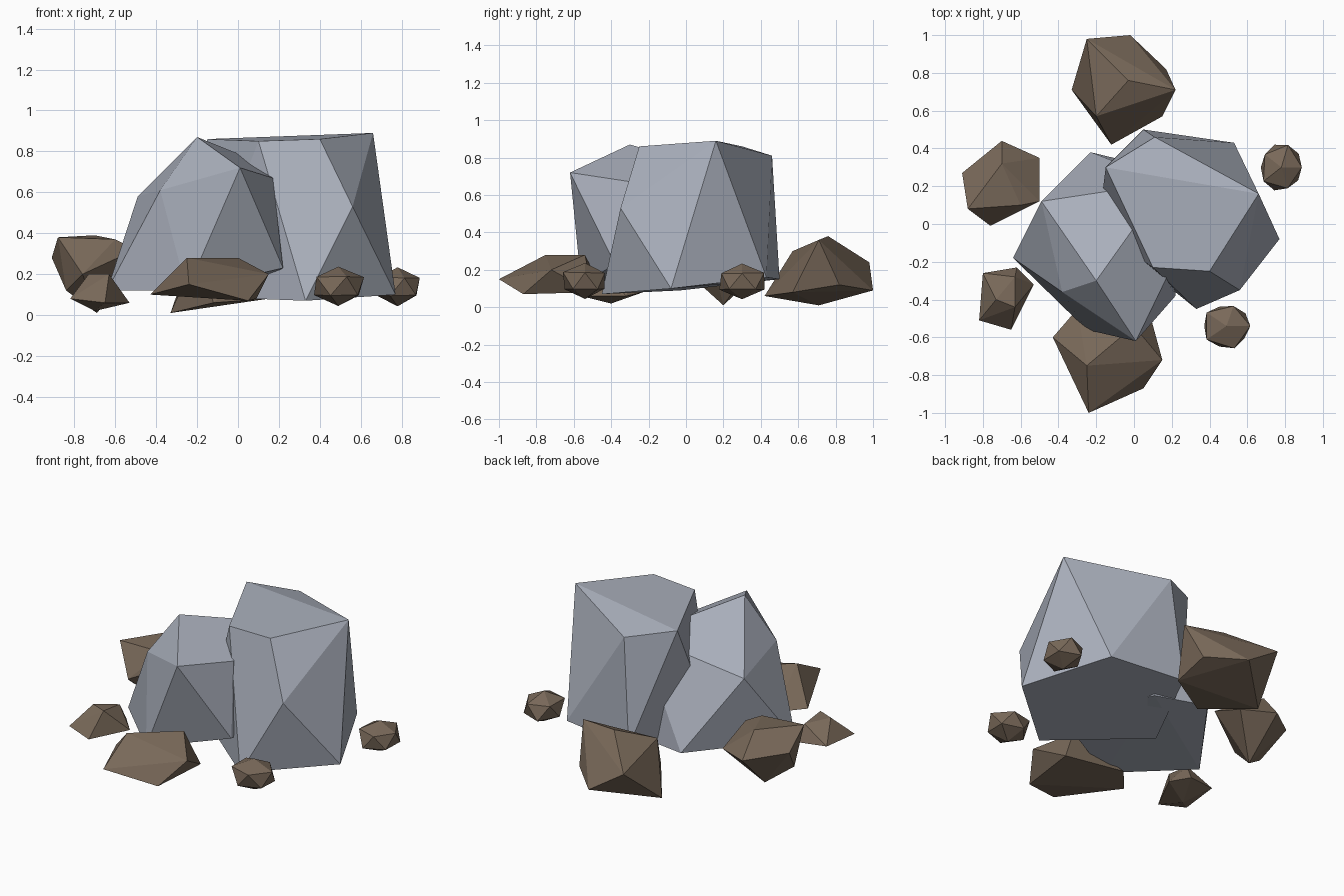
import bpy
import bmesh
import math
import random
from mathutils import Vector

default_cube = bpy.data.objects.get("Cube")
if default_cube:
    bpy.data.objects.remove(default_cube, do_unlink=True)


def make_material(name, colour):
    material = bpy.data.materials.new(name)
    material.use_nodes = True
    material.diffuse_color = colour
    material.node_tree.nodes["Principled BSDF"].inputs["Base Color"].default_value = colour
    return material


grey = make_material("blue_grey_stone", (0.40, 0.43, 0.50, 1))
brown = make_material("brown_stone", (0.19, 0.14, 0.10, 1))


def make_rock(name, corners, material):
    """Wrap the corner points in a faceted convex shell."""
    bm = bmesh.new()
    for corner in corners:
        bm.verts.new(corner)
    hull = bmesh.ops.convex_hull(bm, input=list(bm.verts))
    inside = [v for v in hull["geom_interior"] if isinstance(v, bmesh.types.BMVert)]
    bmesh.ops.delete(bm, geom=inside, context="VERTS")
    # Join nearly coplanar triangles into broad facets
    bmesh.ops.dissolve_limit(bm, angle_limit=math.radians(3),
                             verts=list(bm.verts), edges=list(bm.edges))
    bmesh.ops.recalc_face_normals(bm, faces=list(bm.faces))
    mesh = bpy.data.meshes.new(name)
    bm.to_mesh(mesh)
    bm.free()
    mesh.materials.append(material)
    rock = bpy.data.objects.new(name, mesh)
    bpy.context.collection.objects.link(rock)
    return rock


def make_pebble(name, centre, size, seed):
    """Small rock from a jittered, squashed icosahedron."""
    rng = random.Random(seed)
    bm = bmesh.new()
    bmesh.ops.create_icosphere(bm, subdivisions=1, radius=1)
    corners = []
    for vert in bm.verts:
        offset = vert.co * rng.uniform(0.92, 1.08)
        corners.append(Vector(centre) + offset * Vector(size))
    bm.free()
    make_rock(name, corners, brown)


# Tall boulder: flat top, shoulder, then foot
make_rock("tall_boulder", [
    (-0.15, 0.30, 0.86), (0.11, 0.46, 0.81), (0.66, 0.16, 0.89),
    (0.40, -0.25, 0.86), (0.10, -0.23, 0.85),
    (0.56, -0.35, 0.53),
    (0.33, -0.45, 0.07), (0.77, -0.08, 0.10), (0.53, 0.43, 0.16),
    (0.05, 0.50, 0.15), (-0.19, -0.03, 0.09),
], grey)

# Leaning boulder: peak, shoulders, then foot
make_rock("leaning_boulder", [
    (-0.20, -0.30, 0.87), (0.01, -0.62, 0.72), (0.17, -0.29, 0.67),
    (0.17, 0.22, 0.72), (-0.49, 0.12, 0.58), (-0.38, -0.36, 0.61),
    (-0.64, -0.18, 0.12), (-0.25, -0.56, 0.12), (0.22, -0.38, 0.23),
    (-0.23, 0.38, 0.14), (0.10, 0.30, 0.12),
], grey)

# Medium brown rocks around the boulders
make_rock("front_rock", [
    (-0.25, -0.75, 0.28), (0.00, -0.54, 0.28), (0.15, -0.72, 0.20),
    (-0.43, -0.60, 0.10), (-0.24, -1.00, 0.15), (0.05, -0.87, 0.07),
    (-0.30, -0.45, 0.10), (0.09, -0.50, 0.08),
], brown)

make_rock("back_rock", [
    (-0.03, 0.76, 0.38), (0.22, 0.71, 0.36), (-0.20, 0.57, 0.30),
    (-0.25, 0.98, 0.24), (-0.02, 1.00, 0.09), (0.17, 0.82, 0.12),
    (0.15, 0.57, 0.08), (-0.12, 0.42, 0.06), (-0.33, 0.71, 0.01),
], brown)

make_rock("left_back_rock", [
    (-0.88, 0.08, 0.38), (-0.70, 0.32, 0.39), (-0.60, 0.10, 0.37),
    (-0.91, 0.27, 0.28), (-0.70, 0.44, 0.24), (-0.50, 0.35, 0.23),
    (-0.50, 0.12, 0.32), (-0.76, -0.01, 0.20), (-0.69, 0.20, 0.01),
    (-0.84, 0.12, 0.12),
], brown)

make_rock("left_front_rock", [
    (-0.73, -0.40, 0.20), (-0.63, -0.44, 0.20), (-0.63, -0.28, 0.18),
    (-0.80, -0.26, 0.09), (-0.62, -0.23, 0.08), (-0.53, -0.32, 0.06),
    (-0.65, -0.56, 0.06), (-0.82, -0.51, 0.08), (-0.70, -0.40, 0.02),
], brown)

# Small pebbles
make_pebble("front_pebble", (0.49, -0.54, 0.14), (0.14, 0.13, 0.10), 4)
make_pebble("right_pebble", (0.78, 0.30, 0.14), (0.13, 0.14, 0.10), 7)
